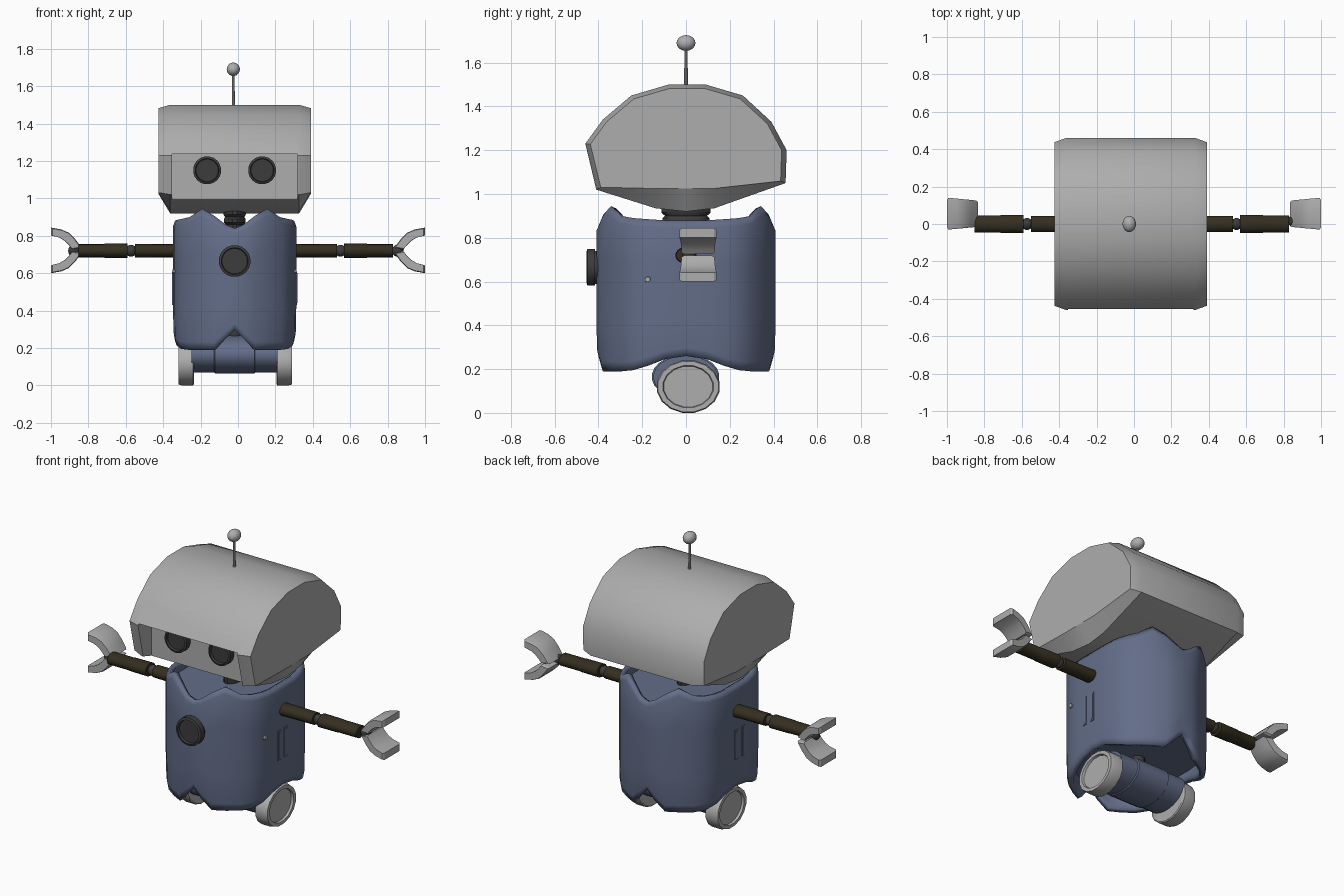
import bpy, bmesh, math

if "Cube" in bpy.data.objects:
    bpy.data.objects.remove(bpy.data.objects["Cube"])

CX = -0.018   # centre line of head and body


def material(name, rgb):
    m = bpy.data.materials.new(name)
    m.diffuse_color = (*rgb, 1)
    m.use_nodes = True
    m.node_tree.nodes["Principled BSDF"].inputs["Base Color"].default_value = m.diffuse_color
    return m


BLUE = material("blue_paint", (0.125, 0.155, 0.25))
DARK = material("dark_rubber", (0.045, 0.045, 0.045))
BROWN = material("brown_hose", (0.035, 0.028, 0.014))
GREY = material("grey_metal", (0.42, 0.42, 0.42))


def loft(name, rings, mat=None, caps=True, angle=35):
    """Skin closed rings of points with quads, optionally capping both ends."""
    bm = bmesh.new()
    vs = [[bm.verts.new(p) for p in ring] for ring in rings]
    n = len(vs[0])
    for a, b in zip(vs, vs[1:]):
        for i in range(n):
            j = (i + 1) % n
            bm.faces.new((a[i], a[j], b[j], b[i]))
    if caps:
        bm.faces.new(vs[0][::-1])
        bm.faces.new(vs[-1])
    bmesh.ops.recalc_face_normals(bm, faces=bm.faces)
    me = bpy.data.meshes.new(name)
    bm.to_mesh(me)
    bm.free()
    ob = bpy.data.objects.new(name, me)
    bpy.context.collection.objects.link(ob)
    me.materials.append(mat or GREY)
    smooth(ob, angle)
    return ob


def smooth(ob, angle):
    bpy.ops.object.select_all(action='DESELECT')
    ob.select_set(True)
    bpy.context.view_layer.objects.active = ob
    bpy.ops.object.shade_smooth_by_angle(angle=math.radians(angle))


def lathe(name, c, axis, prof, n=16, mat=None, squash=(1, 1)):
    """Turned part: prof holds (offset along axis, radius)."""
    rings = []
    for o, r in prof:
        ring = []
        for i in range(n):
            t = math.tau * (i + 0.5) / n
            u, v = r * squash[0] * math.cos(t), r * squash[1] * math.sin(t)
            d = {'X': (o, u, v), 'Y': (u, o, v), 'Z': (u, v, o)}[axis]
            ring.append([p + q for p, q in zip(c, d)])
        rings.append(ring)
    return loft(name, rings, mat)


def ball(name, c, r, mat=None, squash=(1, 1)):
    prof = [(-r * math.cos(math.pi * k / 10), max(0.001, r * math.sin(math.pi * k / 10)))
            for k in range(11)]
    return lathe(name, c, 'Z', prof, 16, mat, squash)


def box(name, x0, x1, y0, y1, z0, z1, mat=None):
    pts = [(y0, z0), (y1, z0), (y1, z1), (y0, z1)]
    return loft(name, [[(x, y, z) for y, z in pts] for x in (x0, x1)], mat)


# head: helmet profile with chamfered ends
helmet = [(-.41, 1.02), (-.46, 1.23), (-.38, 1.34), (-.25, 1.45), (-.08, 1.5), (.09, 1.5),
          (.26, 1.45), (.39, 1.33), (.46, 1.2), (.455, 1.05), (.13, .935), (0, .92), (-.14, .935)]
end = [(y * .95, max(1.025, 1.2 + (z - 1.2) * .94)) for y, z in helmet]
head = loft("head", [[(CX + x, y, z) for y, z in p] for x, p in
                     ((-.408, end), (-.345, helmet), (.345, helmet), (.408, end))])

# face recess under the brim
cutter = box("face_cutter", CX - .335, CX + .335, -.7, -.33, .8, 1.237)
cutter.hide_render = True
mod = head.modifiers.new("recess", 'BOOLEAN')
mod.operation, mod.solver, mod.object = 'DIFFERENCE', 'EXACT', cutter
bpy.context.view_layer.objects.active = head
bpy.ops.object.modifier_apply(modifier="recess")
bpy.data.objects.remove(cutter)
smooth(head, 30)


# eyes and chest lamp share one lens shape
def lens(name, x, y, z, r):
    lathe(name, (x, y, z), 'Y', [(.06, r * .9), (0, r * .9), (0, r), (-.035, r),
                                 (-.04, r * .84), (-.025, r * .8)], 20, DARK)


for s, side in ((-1, "left"), (1, "right")):
    lens(side + "_eye", CX + s * .147, -.33, 1.15, .075)
lens("chest_lamp", CX, -.415, .665, .085)

# antenna
lathe("antenna_stem", (CX - .007, 0, 0), 'Z', [(1.48, .009), (1.67, .007)], 10)
ball("antenna_ball", (CX - .007, 0, 1.69), .036, None, (1, 1.22))

# ribbed neck
lathe("neck", (CX, 0, 0), 'Z', [(.78, .75), (.86, .8), (.87, .95), (.89, .95), (.9, .85),
                                (.915, 1), (.96, 1)], 16, DARK, (.062, .115))

# body shell: quarter outline from side to front as (x, y, top, bottom)
quarter = [(.33, 0, .88, .26), (.33, .1, .88, .245), (.321, .18, .885, .215),
           (.295, .25, .89, .195), (.25, .305, .9, .19), (.18, .355, .945, .19),
           (.11, .392, .905, .19), (.05, .41, .86, .25), (0, .41, .84, .3)]
half = quarter + [(-x, y, a, b) for x, y, a, b in quarter[-2::-1]]
outline = half + [(x, -y, a, b) for x, y, a, b in half[-2:0:-1]]
rings = [[(CX + x * k, y * k, b + (a - b) * t) for x, y, a, b in outline]
         for t, k in ((0, .97), (.06, .99), (.3, 1), (.7, 1), (.95, 1), (1, .965))]
body = loft("body_shell", rings, BLUE, caps=False)
sol = body.modifiers.new("wall", 'SOLIDIFY')
sol.thickness, sol.offset = .03, -1

# deck and floor closing the shell
for name, z in (("inner_deck", .8), ("inner_floor", .31)):
    loft(name, [[(CX + x * .93, y * .93, h) for x, y, a, b in outline]
                for h in (z, z + .02)], BLUE)

# side vents and bolts
for s, side in ((-1, "left"), (1, "right")):
    for k, y in enumerate((-.052, .014)):
        for part, w, h, d in (("frame", .015, .09, .334), ("slot", .008, .08, .336)):
            xs = sorted((CX + s * .31, CX + s * d))
            box(f"{side}_vent_{part}_{k}", *xs, y - w, y + w, .52 - h, .52 + h, BLUE)
    lathe(side + "_bolt", (CX, -.175, .61), 'X', [(s * .3, .015), (s * .332, .012)], 10)

# arms, elbow and wrist joints, two-finger claws
claw = [(.835, .012), (.87, .06), (.905, .095), (.945, .112), (1, .122), (1, .08),
        (.955, .068), (.925, .05), (.9, .025), (.885, .004)]
n = len(claw)
mx, mz = sum(p[0] for p in claw) / n, sum(p[1] for p in claw) / n
for s, side in ((-1, "left"), (1, "right")):
    c = (-.012, 0, .72)
    lathe(side + "_upper_arm", c, 'X', [(s * .27, .04), (s * .54, .038)], 14, BROWN, (1.15, .92))
    lathe(side + "_forearm", c, 'X', [(s * .58, .042), (s * .7, .041), (s * .705, .039),
                                      (s * .84, .039)], 14, BROWN, (1.18, .92))
    ball(side + "_elbow", (c[0] + s * .56, 0, .72), .032, DARK)
    ball(side + "_wrist", (c[0] + s * .865, .015, .72), .032, DARK)
    for v, level in ((1, "upper"), (-1, "lower")):
        rings = [[(s * (mx + (x - mx) * k), y + (.055 - y) * (1 - x) * 1.0,
                   .722 + v * (mz + (z - mz) * k)) for x, z in claw]
                 for y, k in ((-.03, .9), (-.018, 1), (.128, 1), (.14, .9))]
        loft(f"{side}_{level}_claw", rings, angle=25)

# wheels with an inset hub face
for s, side in ((-1, "left"), (1, "right")):
    lathe(side + "_wheel", (-.015, .01, .12), 'X',
          [(s * .22, .95), (s * .225, 1), (s * .285, 1), (s * .303, .96), (s * .303, .8),
           (s * .29, .77)], 16, None, (.146, .122))

# large axle drum with a raised middle band, and the post that carries it
lathe("axle_drum", (CX, -.002, .165), 'X',
      [(-.23, .95), (-.11, .95), (-.105, 1), (.105, 1), (.11, .95), (.23, .95)],
      24, BLUE, (.155, .102))
lathe("support_post", (CX, .01, 0), 'Z', [(.2, .04), (.32, .04)], 14, DARK)
